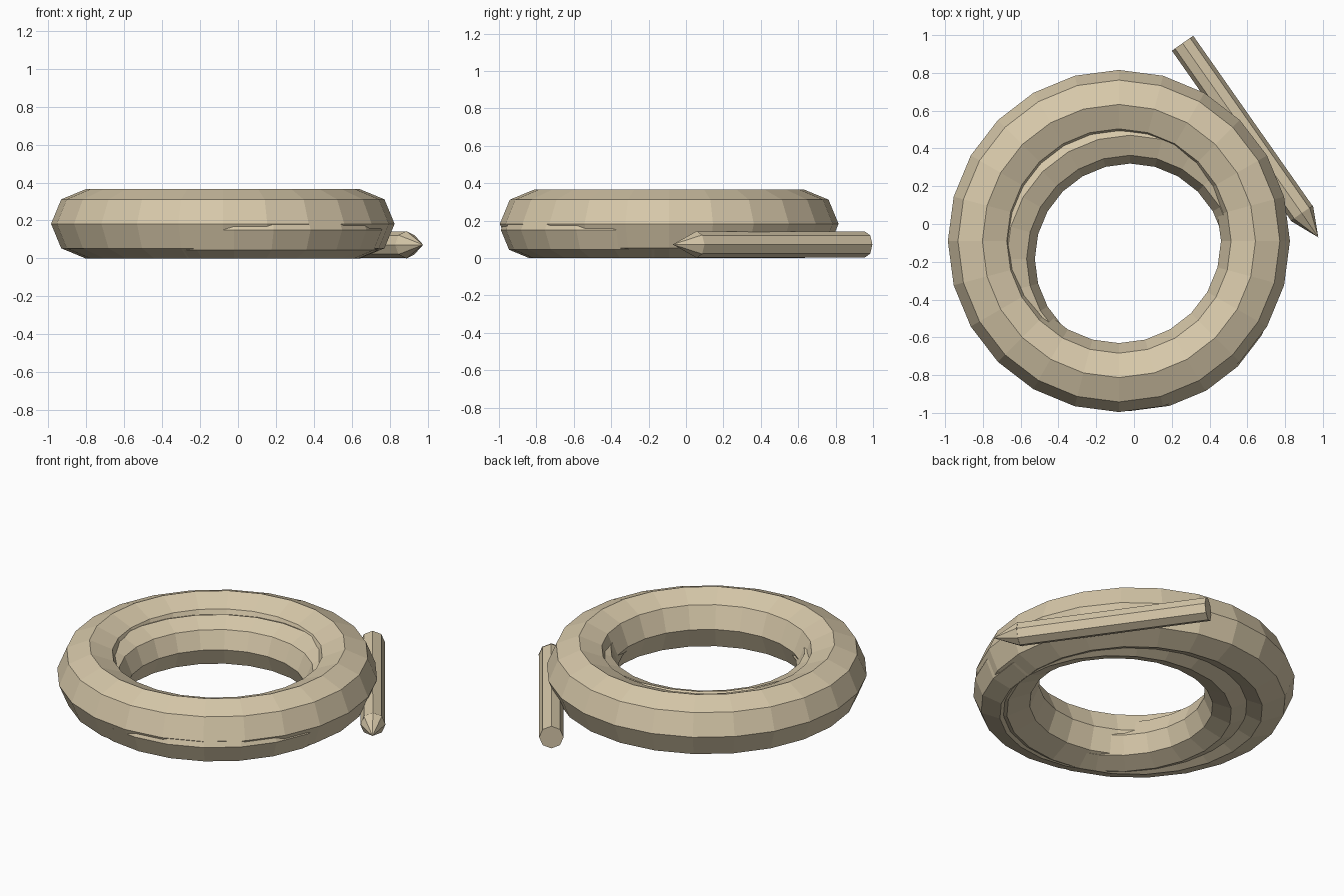
import bpy
from mathutils import Vector

if "Cube" in bpy.data.objects:
    bpy.data.objects.remove(bpy.data.objects["Cube"])


def mat():
    m = bpy.data.materials.new("tan")
    m.diffuse_color = (0.68, 0.58, 0.40, 1)
    m.use_nodes = True
    m.node_tree.nodes["Principled BSDF"].inputs["Base Color"].default_value = m.diffuse_color
    return m


TAN = mat()


def finish(name):
    ob = bpy.context.object
    ob.name = name
    ob.data.materials.append(TAN)
    return ob


# A low-poly coil loop resting on the ground
def coil(name, x, y, major, minor):
    bpy.ops.mesh.primitive_torus_add(location=(x, y, minor), major_radius=major,
                                     minor_radius=minor, major_segments=24,
                                     minor_segments=8)
    finish(name)


# A tapered eight-sided rod between two points
def rod(name, a, b, r1, r2):
    a, b = Vector(a), Vector(b)
    d = b - a
    bpy.ops.mesh.primitive_cone_add(vertices=8, radius1=r1, radius2=r2,
                                    depth=d.length, location=(a + b) / 2)
    ob = finish(name)
    ob.rotation_euler = d.to_track_quat('Z', 'Y').to_euler()


# Two overlapping loops
coil("large_loop", -0.08, -0.09, 0.723, 0.1825)
coil("small_loop", -0.02, -0.185, 0.655, 0.15)

# Pointed stake lying beside the loops
rod("stake_shaft", (0.257, 0.957, 0.072), (0.891, 0.053, 0.072), 0.069, 0.069)
rod("stake_point", (0.888, 0.058, 0.072), (0.976, -0.071, 0.072), 0.072, 0.0)
